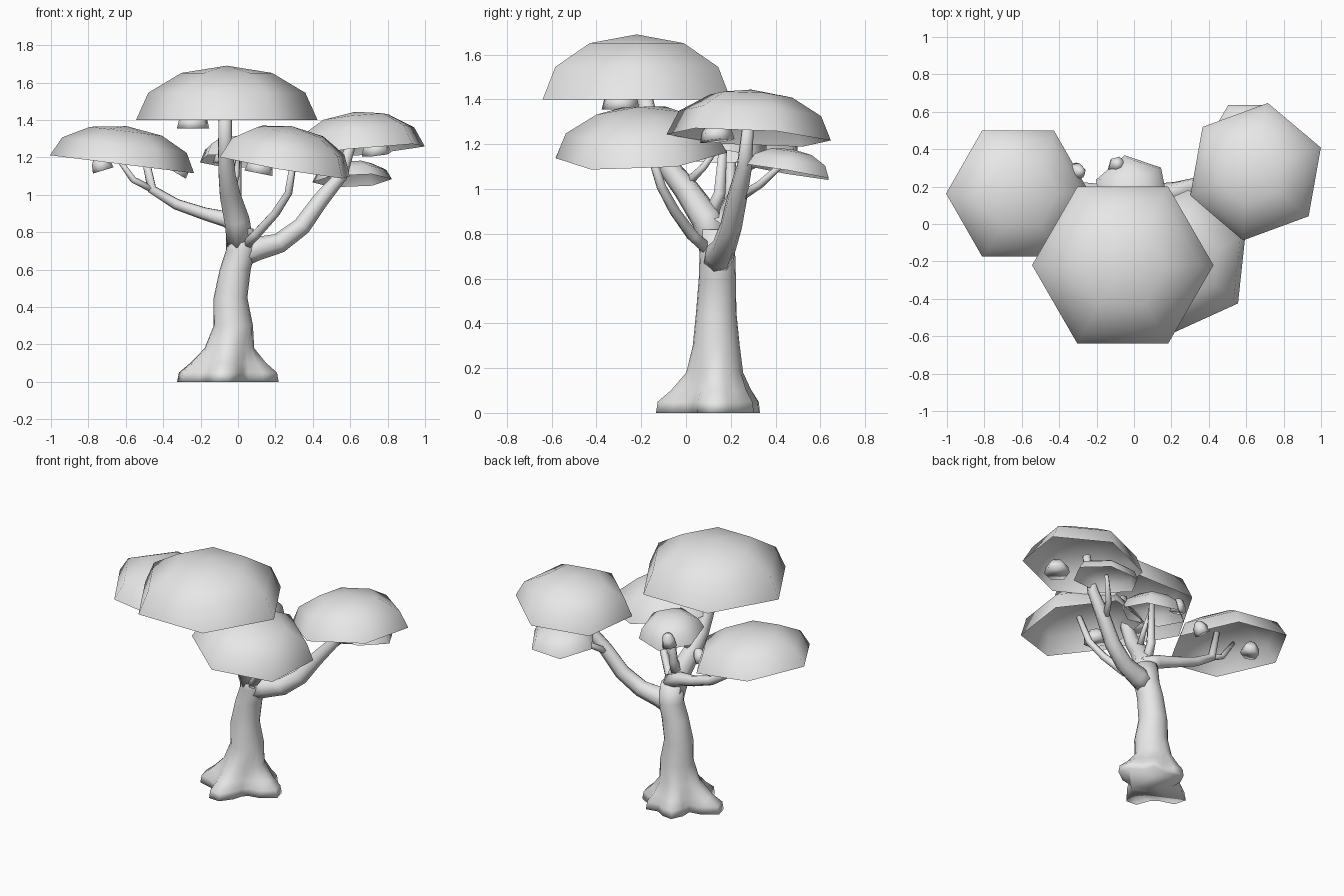
import bpy, bmesh, math
from mathutils import Vector, Matrix

cube = bpy.data.objects.get("Cube")
if cube:
    bpy.data.objects.remove(cube, do_unlink=True)

grey = bpy.data.materials.new("plain_grey")
grey.use_nodes = True
grey.diffuse_color = (0.8, 0.8, 0.8, 1)
grey.node_tree.nodes["Principled BSDF"].inputs["Base Color"].default_value = (0.8, 0.8, 0.8, 1)


def finish(bm, name):
    bmesh.ops.recalc_face_normals(bm, faces=bm.faces[:])
    for f in bm.faces:
        f.smooth = True
    mesh = bpy.data.meshes.new(name)
    bm.to_mesh(mesh)
    bm.free()
    mesh.materials.append(grey)
    obj = bpy.data.objects.new(name, mesh)
    bpy.context.collection.objects.link(obj)
    return obj


def bridge(bm, a, b):
    n = len(a)
    for i in range(n):
        bm.faces.new((a[i], a[(i + 1) % n], b[(i + 1) % n], b[i]))


def branch(name, path, sides=7):
    """Tapered tube; each path point is x, y, z, radius."""
    bm = bmesh.new()
    pts = [Vector(p[:3]) for p in path]
    last, rings = None, []
    side = Vector((1, 0, 0))
    for i, p in enumerate(pts):
        t = (pts[min(i + 1, len(pts) - 1)] - pts[max(i - 1, 0)]).normalized()
        if last:
            side = last.rotation_difference(t) @ side
        side = (side - t * side.dot(t)).normalized()
        up, last = t.cross(side), t
        angles = [math.tau * k / sides for k in range(sides)]
        rings.append([bm.verts.new(p + path[i][3] * (side * math.cos(a) + up * math.sin(a)))
                      for a in angles])
    for a, b in zip(rings, rings[1:]):
        bridge(bm, a, b)
    bm.faces.new(rings[0][::-1])
    bm.faces.new(rings[-1])
    return finish(bm, name)


def canopy(name, centre, radius, height, turn=0, slope=(0, 0), closed=False):
    """Open six-sided half dome, tilted so its base follows the slope in x and y."""
    bm = bmesh.new()
    rings = []
    for lat in (0, 30, 60):
        r, z = radius * math.cos(math.radians(lat)), height * math.sin(math.radians(lat))
        rings.append([bm.verts.new((r * math.cos(a), r * math.sin(a), z))
                      for a in (math.radians(turn + 60 * k) for k in range(6))])
    for a, b in zip(rings, rings[1:]):
        bridge(bm, a, b)
    top = bm.verts.new((0, 0, height))
    for k in range(6):
        bm.faces.new((rings[-1][k], rings[-1][(k + 1) % 6], top))
    if closed:
        bm.faces.new(rings[0][::-1])
    normal = Vector((-slope[0], -slope[1], 1)).normalized()
    tilt = Vector((0, 0, 1)).rotation_difference(normal).to_matrix().to_4x4()
    bm.transform(Matrix.Translation(centre) @ tilt)
    return finish(bm, name)


# Trunk with flared roots: rings of centre x, y, height, radius, root strength
toes = [(8, 0.17), (50, 0.12), (102, 0.12), (188, 0.18), (260, 0.15)]
levels = [(-0.05, 0.11, 0, 0.13, 1), (-0.05, 0.11, 0.05, 0.13, 0.93),
          (-0.05, 0.12, 0.1, 0.125, 0.55), (-0.045, 0.13, 0.18, 0.115, 0.12),
          (-0.025, 0.135, 0.3, 0.105, 0), (-0.04, 0.135, 0.45, 0.09, 0),
          (-0.015, 0.14, 0.6, 0.083, 0), (0.015, 0.14, 0.7, 0.08, 0),
          (0.01, 0.13, 0.82, 0.072, 0)]
SIDES = 20
bm = bmesh.new()
rings = []
for cx, cy, z, radius, strength in levels:
    ring = []
    for k in range(SIDES):
        angle = 360 * k / SIDES
        flare = 0
        for toe, reach in toes:
            gap = abs((angle - toe + 180) % 360 - 180)
            flare = max(flare, reach * max(0, 1 - gap / 42))
        r, a = radius + strength * flare, math.radians(angle)
        ring.append(bm.verts.new((cx + r * math.cos(a), cy + r * math.sin(a), z)))
    rings.append(ring)
for a, b in zip(rings, rings[1:]):
    bridge(bm, a, b)
bm.faces.new(rings[0][::-1])
bm.faces.new(rings[-1])
finish(bm, "trunk")

# Main limbs
branch("top_limb", [(0.01, 0.13, 0.74, 0.075), (-0.01, 0.09, 0.87, 0.07), (-0.045, 0.0, 1.0, 0.058),
                    (-0.06, -0.08, 1.1, 0.048), (-0.07, -0.15, 1.25, 0.04), (-0.07, -0.2, 1.48, 0.035)])
branch("left_limb", [(0.02, 0.14, 0.68, 0.07), (0.1, 0.15, 0.71, 0.065), (0.22, 0.17, 0.74, 0.055),
                     (0.34, 0.2, 0.83, 0.05), (0.44, 0.23, 0.97, 0.045), (0.55, 0.26, 1.1, 0.035),
                     (0.62, 0.28, 1.32, 0.025)])
branch("right_limb", [(0.02, 0.13, 0.82, 0.06), (-0.06, 0.15, 0.87, 0.045), (-0.18, 0.18, 0.9, 0.035),
                      (-0.33, 0.2, 0.95, 0.03), (-0.46, 0.2, 1.03, 0.026), (-0.5, 0.2, 1.22, 0.02)])

# Thin twigs
branch("front_twig", [(0.04, 0.1, 0.73, 0.03), (0.1, 0.03, 0.79, 0.028), (0.2, -0.05, 0.9, 0.025),
                      (0.27, -0.11, 1.01, 0.022), (0.3, -0.17, 1.2, 0.018)], 6)
branch("right_twig", [(-0.44, 0.2, 1.02, 0.02), (-0.56, 0.18, 1.08, 0.018), (-0.66, 0.17, 1.22, 0.013)], 6)
branch("back_twig", [(-0.01, 0.1, 0.86, 0.04), (-0.01, 0.15, 0.98, 0.03), (0.0, 0.17, 1.25, 0.018)], 6)
branch("inner_twig", [(-0.04, 0.0, 1.02, 0.025), (-0.01, 0.08, 1.1, 0.018), (0.0, 0.15, 1.2, 0.012)], 6)
branch("left_twig", [(0.42, 0.22, 0.95, 0.025), (0.48, 0.33, 1.02, 0.02), (0.59, 0.44, 1.12, 0.013)], 6)

# Large canopies
canopy("top_canopy", (-0.06, -0.22, 1.4), 0.485, 0.29)
canopy("right_canopy", (-0.62, 0.163, 1.163), 0.388, 0.205, 0, (-0.125, 0))
canopy("front_canopy", (0.25, -0.2, 1.15), 0.385, 0.22, -36, (-0.17, 0.05))
canopy("left_canopy", (0.65, 0.28, 1.23), 0.373, 0.215, 20, (0.1, -0.055))

# Small canopies
canopy("low_left_canopy", (0.61, 0.455, 1.075), 0.213, 0.105, 0, (0.04, -0.17))
canopy("back_canopy", (-0.01, 0.17, 1.18), 0.205, 0.135, 41, (-0.03, -0.2))

# Little leaf clumps under the canopies
clumps = [(-0.24, -0.29, 1.355, 0.09, 0, 0), (-0.72, 0.25, 1.13, 0.06, 0.3, 0),
          (-0.32, 0.28, 1.11, 0.05, -0.6, 0), (0.11, -0.23, 1.115, 0.08, -0.2, 0),
          (0.74, 0.14, 1.215, 0.08, 0.1, 0.1), (-0.09, 0.31, 1.17, 0.05, 0, -0.2)]
for i, (x, y, z, r, sx, sy) in enumerate(clumps):
    canopy(f"leaf_clump_{i + 1}", (x, y, z), r, 0.09, 15, (sx, sy), True)
